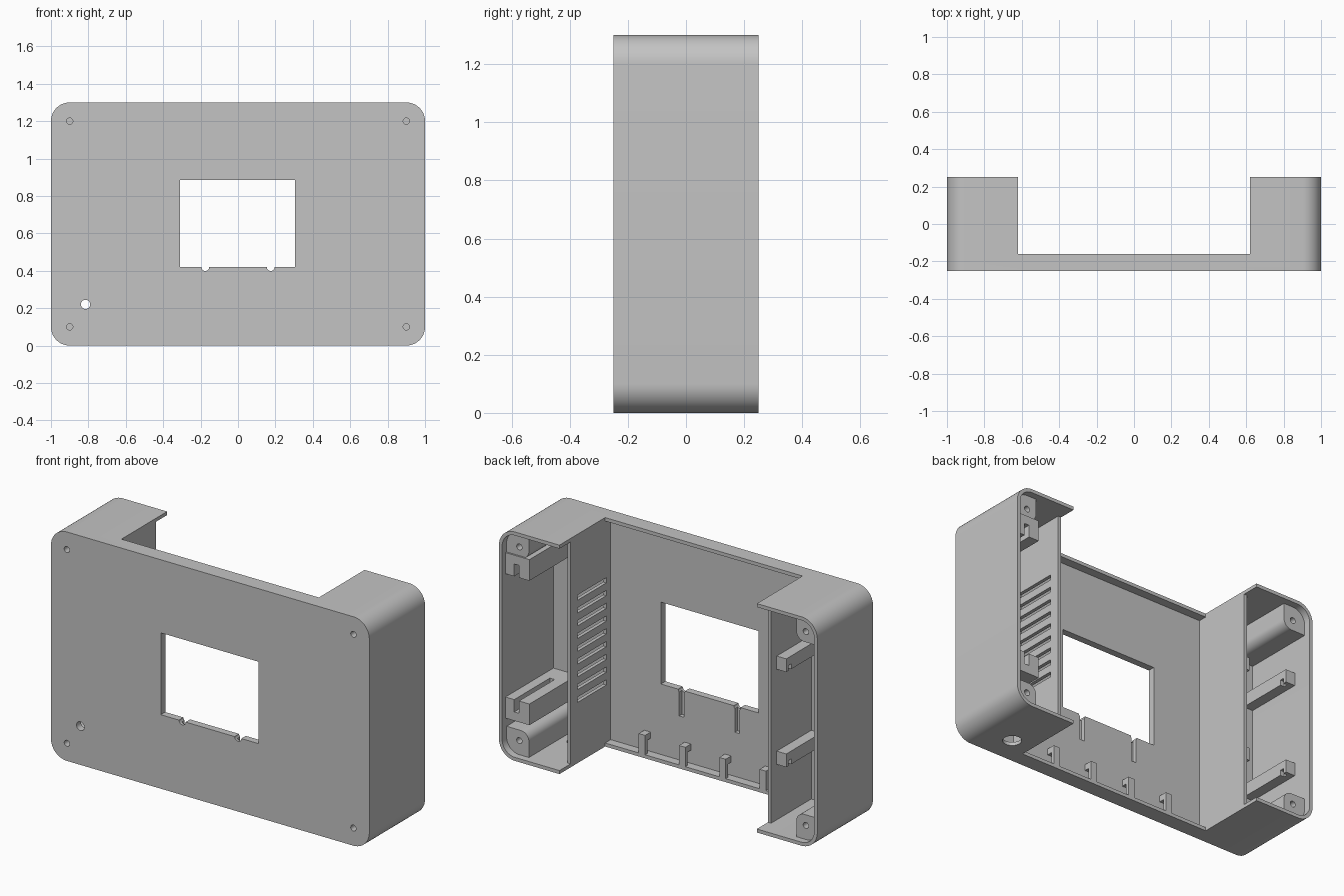
import bpy, bmesh, math

if "Cube" in bpy.data.objects:
    bpy.data.objects.remove(bpy.data.objects["Cube"])

grey = bpy.data.materials.new("grey_plastic")
grey.diffuse_color = (0.55, 0.55, 0.55, 1)
grey.use_nodes = True
grey.node_tree.nodes["Principled BSDF"].inputs["Base Color"].default_value = grey.diffuse_color


def prism(name, pts, y0, y1):
    """Extrude an (x, z) outline from y0 to y1."""
    bm = bmesh.new()
    face = bm.faces.new([bm.verts.new((x, y0, z)) for x, z in pts])
    ext = bmesh.ops.extrude_face_region(bm, geom=[face])
    for v in ext["geom"]:
        if isinstance(v, bmesh.types.BMVert):
            v.co.y = y1
    bmesh.ops.recalc_face_normals(bm, faces=bm.faces)
    mesh = bpy.data.meshes.new(name)
    bm.to_mesh(mesh)
    bm.free()
    mesh.materials.append(grey)
    ob = bpy.data.objects.new(name, mesh)
    bpy.context.collection.objects.link(ob)
    return ob


def rounded(x0, x1, z0, z1, radii, n=12):
    """Rounded rectangle; radii run from low-left anticlockwise."""
    pts = []
    corners = [(x0, z0, 1, 1), (x1, z0, -1, 1), (x1, z1, -1, -1), (x0, z1, 1, -1)]
    for i, ((x, z, sx, sz), r) in enumerate(zip(corners, radii)):
        if r == 0:
            pts.append((x, z))
            continue
        for k in range(n + 1):
            a = math.pi * (1 + i / 2) + math.pi / 2 * k / n
            pts.append((x + sx * r + r * math.cos(a), z + sz * r + r * math.sin(a)))
    return pts


def box(name, x0, x1, y0, y1, z0, z1):
    return prism(name, [(x0, z0), (x1, z0), (x1, z1), (x0, z1)], y0, y1)


def rod(x, z, r, y0, y1, n=24):
    pts = [(x + r * math.cos(2 * math.pi * k / n), z + r * math.sin(2 * math.pi * k / n))
           for k in range(n)]
    return prism("cutter", pts, y0, y1)


def cut(ob, *cutters):
    """Subtract the cutters and throw them away."""
    bpy.context.view_layer.objects.active = ob
    for c in cutters:
        m = ob.modifiers.new("cut", "BOOLEAN")
        m.operation, m.solver, m.object = "DIFFERENCE", "EXACT", c
        bpy.ops.object.modifier_apply(modifier=m.name)
        bpy.data.objects.remove(c, do_unlink=True)
    return ob


def smooth(ob):
    bpy.ops.object.select_all(action="DESELECT")
    ob.select_set(True)
    bpy.context.view_layer.objects.active = ob
    bpy.ops.object.shade_smooth_by_angle(angle=math.radians(30))


# Outer shell: open back, cut-away middle, display window
shell = prism("shell", rounded(-1, 1, 0, 1.3, [0.1] * 4), -0.25, 0.25)
cut(shell,
    prism("cutter", rounded(-0.98, 0.98, 0.02, 1.28, [0.08] * 4), -0.21, 0.3),
    box("cutter", -0.62, 0.62, -0.16, 0.4, -0.2, 1.5),
    box("cutter", -0.31, 0.305, -0.4, 0, 0.42, 0.885),
    rod(-0.815, 0.22, 0.025, -0.4, 0))

# Wire notches and grooves under the window
for x in (-0.175, 0.175):
    cut(shell, rod(x, 0.42, 0.021, -0.4, 0),
        box("cutter", x - 0.015, x + 0.015, -0.235, 0, 0.27, 0.43))

# Cable hole in the floor
hole = rod(0, 0, 0.05, -0.1, 0.1)
hole.rotation_euler.x = math.pi / 2
hole.location = (0.75, -0.09, 0)
bpy.context.view_layer.update()
cut(shell, hole)

# Corner screw bosses with blind holes front and back
for sx in (-1, 1):
    for top in (False, True):
        pts = rounded(0.84, 0.99, 0.01, 0.16, [0, 0.09, 0, 0.05])
        pts = [(sx * x, 1.3 - z if top else z) for x, z in pts]
        zc = 1.2 if top else 0.1
        boss = prism("screw_boss", pts, -0.22, 0.21)
        cut(boss, rod(sx * 0.9, zc, 0.017, -0.3, -0.15), rod(sx * 0.9, zc, 0.017, 0.05, 0.3))
        cut(shell, rod(sx * 0.9, zc, 0.017, -0.3, -0.15))
        smooth(boss)
smooth(shell)

# Partition walls, the right one with vent slots
box("left_partition", -0.64, -0.62, -0.22, 0.15, 0.01, 1.29)
vent = box("vented_partition", 0.62, 0.64, -0.22, 0.15, 0.01, 1.29)
for i in range(9):
    z = 0.36 + 0.0725 * i
    cut(vent, box("cutter", 0.5, 0.8, -0.17, 0.09, z - 0.015, z + 0.015))

# Four board arms in the left bay, notched at the tip
for z in (0.335, 0.875):
    for x0, x1, y1, nx in ((-0.70, -0.635, 0.10, -0.70), (-0.985, -0.92, 0.13, -0.92)):
        arm = box("board_arm", x0, x1, -0.22, y1, z, z + 0.075)
        cut(arm, box("cutter", nx - 0.025, nx + 0.025, y1 - 0.045, y1 - 0.02, z - 0.02, z + 0.03))

# Slotted board holders in the right bay, slots facing each other
low = box("lower_board_holder", 0.83, 0.985, -0.22, 0.22, 0.21, 0.33)
cut(low, box("cutter", 0.895, 0.925, -0.1, 0.4, 0.26, 0.5))
high = box("upper_board_holder", 0.83, 0.985, -0.22, 0.22, 1.03, 1.15)
cut(high, box("cutter", 0.895, 0.925, -0.1, 0.4, 0.9, 1.1))

# Row of cable hooks along the bottom
for i in range(4):
    x = -0.37 + 0.253 * i
    hook = box("cable_hook", x - 0.02, x + 0.02, -0.22, -0.16, 0.01, 0.13)
    cut(hook, box("cutter", x - 0.1, x + 0.1, -0.3, -0.18, -0.1, 0.095))
